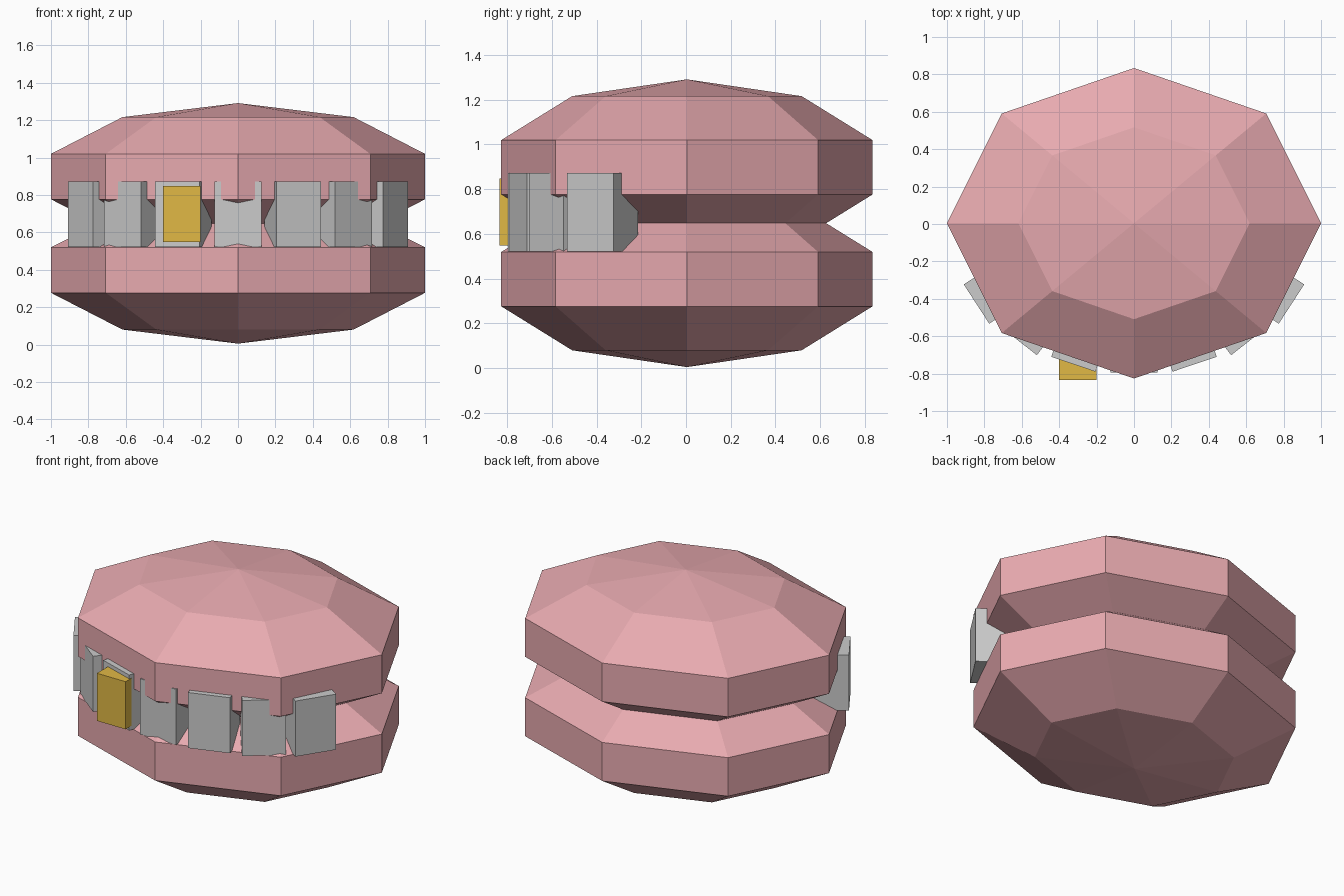
import bpy, bmesh
from math import radians, sin, cos
from mathutils import Matrix

if "Cube" in bpy.data.objects:
    bpy.data.objects.remove(bpy.data.objects["Cube"])


def material(name, color):
    m = bpy.data.materials.new(name)
    m.diffuse_color = (*color, 1)
    m.use_nodes = True
    m.node_tree.nodes["Principled BSDF"].inputs["Base Color"].default_value = m.diffuse_color
    return m


def add(name, bm, mat=None):
    me = bpy.data.meshes.new(name)
    bm.to_mesh(me)
    bm.free()
    ob = bpy.data.objects.new(name, me)
    bpy.context.collection.objects.link(ob)
    if mat:
        me.materials.append(mat)
    return ob


def block(name, front, size, angle=0, mat=None):
    """Box whose front face is centred on `front`, turned about z."""
    bm = bmesh.new()
    bmesh.ops.create_cube(bm, size=1, matrix=Matrix.Translation(front)
                          @ Matrix.Rotation(angle, 4, 'Z')
                          @ Matrix.Diagonal((*size, 1))
                          @ Matrix.Translation((0, 0.5, 0)))
    return add(name, bm, mat)


pink = material("pink", (0.80, 0.40, 0.43))
gold = material("gold", (0.75, 0.48, 0.06))

# Jaws: two squashed low-poly spheres that overlap in the middle
R = 1 / sin(radians(72))
for name, z in (("lower_jaw", 0.398), ("upper_jaw", 0.898)):
    bm = bmesh.new()
    bmesh.ops.create_uvsphere(bm, u_segments=8, v_segments=5, radius=1,
                              matrix=Matrix.Translation((0, 0.004, z))
                              @ Matrix.Diagonal((R, 0.83 * R, 0.393, 1)))
    add(name, bm, pink)

# Teeth: a middle block and three mirrored pairs following the front curve
TOOTH = (0.25, 0.2, 0.35)
block("tooth_middle", (0, -0.795, 0.697), TOOTH)
for i, (x, y, a) in enumerate(((0.324, -0.75, 18.5), (0.618, -0.624, 38), (0.842, -0.428, 57))):
    for side, s in (("right", 1), ("left", -1)):
        block(f"tooth_{side}_{i + 1}", (s * x, y, 0.697), TOOTH, s * radians(a))

# Gold cap in front of one tooth
block("gold_tooth", (-0.3, -0.833, 0.698), (0.2, 0.11, 0.3), 0, gold)
